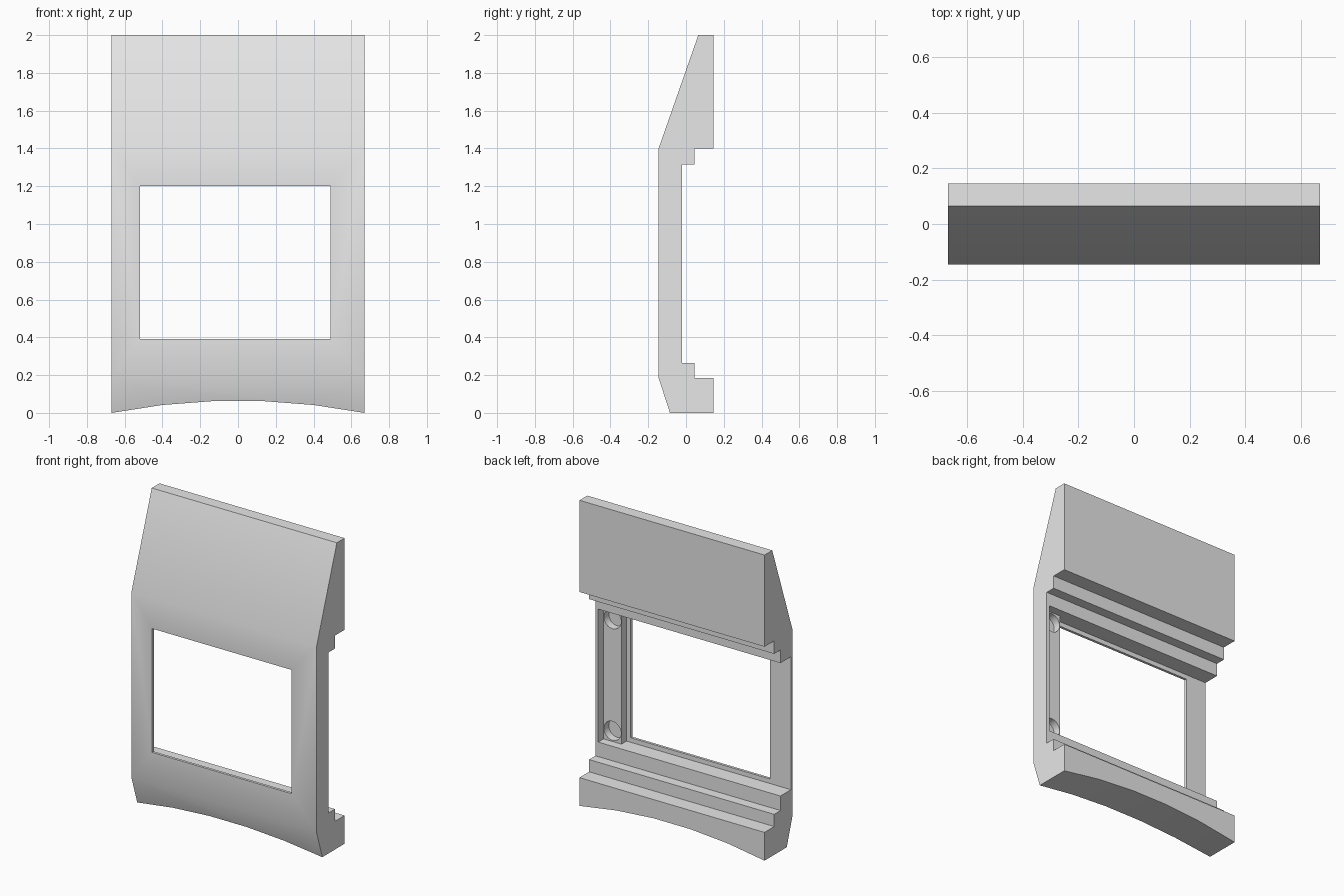
import bpy
import bmesh
from math import radians
from mathutils import Vector, Matrix

cube = bpy.data.objects.get("Cube")
if cube:
    bpy.data.objects.remove(cube, do_unlink=True)

grey = bpy.data.materials.new("light_grey")
grey.use_nodes = True
grey.diffuse_color = (0.8, 0.8, 0.8, 1)
grey.node_tree.nodes["Principled BSDF"].inputs["Base Color"].default_value = (0.8, 0.8, 0.8, 1)


def add_object(name, bm):
    bmesh.ops.recalc_face_normals(bm, faces=bm.faces)
    mesh = bpy.data.meshes.new(name)
    bm.to_mesh(mesh)
    bm.free()
    mesh.materials.append(grey)
    obj = bpy.data.objects.new(name, mesh)
    bpy.context.collection.objects.link(obj)
    return obj


def prism(name, points, direction):
    """Extrude a flat outline of 3D points along a direction."""
    bm = bmesh.new()
    face = bm.faces.new([bm.verts.new(p) for p in points])
    extruded = bmesh.ops.extrude_face_region(bm, geom=[face])["geom"]
    verts = [v for v in extruded if isinstance(v, bmesh.types.BMVert)]
    bmesh.ops.translate(bm, verts=verts, vec=Vector(direction))
    return add_object(name, bm)


def box(name, x0, x1, y0, y1, z0, z1):
    outline = [(x0, y0, z0), (x1, y0, z0), (x1, y0, z1), (x0, y0, z1)]
    return prism(name, outline, (0, y1 - y0, 0))


def round_hole(name, x, z, radius, y0, y1):
    bm = bmesh.new()
    place = Matrix.Translation((x, (y0 + y1) / 2, z)) @ Matrix.Rotation(radians(90), 4, "X")
    bmesh.ops.create_cone(bm, cap_ends=True, segments=32, radius1=radius,
                          radius2=radius, depth=y1 - y0, matrix=place)
    return add_object(name, bm)


# Panel body: stepped side profile swept across the width
W = 0.67
profile = [(-0.085, 0), (0.145, 0), (0.145, 0.185), (0.045, 0.185),
           (0.045, 0.265), (-0.02, 0.265), (-0.02, 1.315), (0.045, 1.315),
           (0.045, 1.4), (0.145, 1.4), (0.145, 2), (0.065, 2),
           (-0.145, 1.4), (-0.145, 0.185)]
panel = prism("panel_frame", [(-W, y, z) for y, z in profile], (2 * W, 0, 0))

# Shallow arch under the bottom edge
arch_x = [W * (i / 2.5 - 1) for i in range(6)]
arch = [(x, -0.5, 0.065 * (1 - (x / W) ** 2)) for x in arch_x]
arch = [(-W, -0.5, -0.2)] + arch + [(W, -0.5, -0.2)]

# Window, rear pockets (open on one side) and blind screw holes
cutters = [
    prism("arch_cutter", arch, (0, 1, 0)),
    box("shallow_pocket_cutter", -0.8, 0.65, -0.075, 0.1, 0.36, 1.23),
    box("deep_pocket_cutter", -0.8, 0.52, -0.128, 0.1, 0.36, 1.23),
    box("window_cutter", -0.52, 0.49, -0.3, 0.1, 0.39, 1.2),
]
for z in (0.43, 1.16):
    cutters.append(round_hole("screw_hole_cutter", 0.585, z, 0.062, -0.125, 0))

bpy.ops.object.select_all(action="DESELECT")
bpy.context.view_layer.objects.active = panel
panel.select_set(True)
for cutter in cutters:
    cutter.hide_render = True
    cut = panel.modifiers.new(cutter.name, "BOOLEAN")
    cut.operation = "DIFFERENCE"
    cut.solver = "EXACT"
    cut.object = cutter
    bpy.ops.object.modifier_apply(modifier=cut.name)
    bpy.data.objects.remove(cutter, do_unlink=True)

# Soft bends on the front, crisp edges elsewhere
bpy.ops.object.shade_smooth_by_angle(angle=radians(30))
